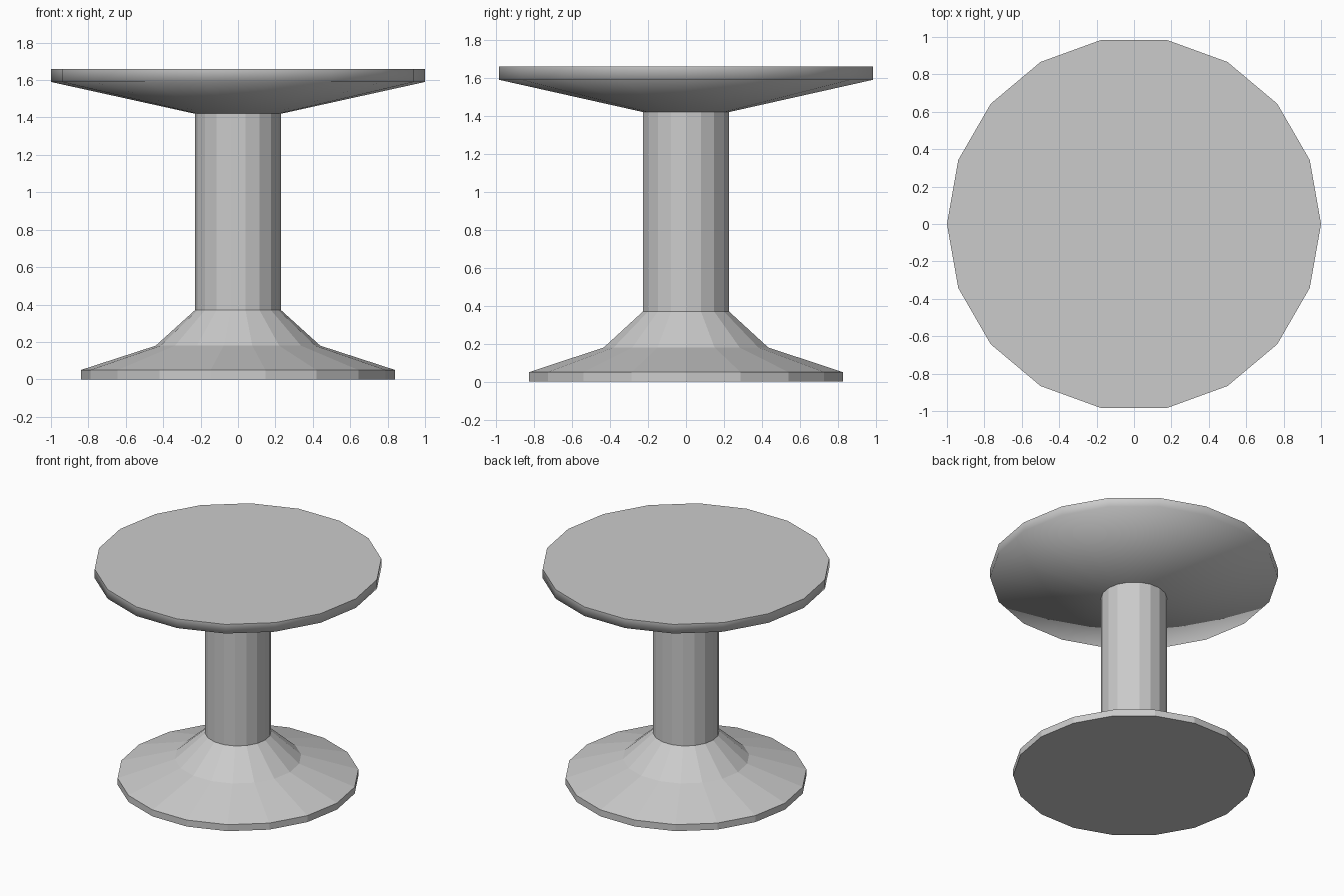
import bpy, bmesh
from math import cos, sin, radians, tau

if "Cube" in bpy.data.objects:
    bpy.data.objects.remove(bpy.data.objects["Cube"])

SIDES = 18


def lathe(name, profile, cap_bottom=False, cap_top=False, smooth_angle=None):
    """Revolve (radius, z) points, listed bottom to top, around z."""
    bm = bmesh.new()
    rings = [[bm.verts.new((r * cos(tau * i / SIDES), r * sin(tau * i / SIDES), z))
              for i in range(SIDES)] for r, z in profile]
    for low, high in zip(rings, rings[1:]):
        for i in range(SIDES):
            j = (i + 1) % SIDES
            bm.faces.new((low[i], low[j], high[j], high[i]))
    if cap_bottom:
        bm.faces.new(rings[0][::-1])
    if cap_top:
        bm.faces.new(rings[-1])
    mesh = bpy.data.meshes.new(name)
    bm.to_mesh(mesh)
    bm.free()
    obj = bpy.data.objects.new(name, mesh)
    bpy.context.collection.objects.link(obj)
    if smooth_angle is not None:
        bpy.ops.object.select_all(action='DESELECT')
        obj.select_set(True)
        bpy.context.view_layer.objects.active = obj
        bpy.ops.object.shade_smooth_by_angle(angle=radians(smooth_angle))
    return obj


# Flared foot, flat faceted
lathe("base", [(0.84, 0), (0.84, 0.05), (0.44, 0.18), (0.23, 0.37)], cap_bottom=True)

# Faceted pedestal column
lathe("column", [(0.23, 0.37), (0.23, 1.42)])

# Round top: smooth underside and rim, crisp upper edge
lathe("table_top", [(0.23, 1.42), (1.0, 1.59), (1.0, 1.66)], cap_top=True, smooth_angle=82)
